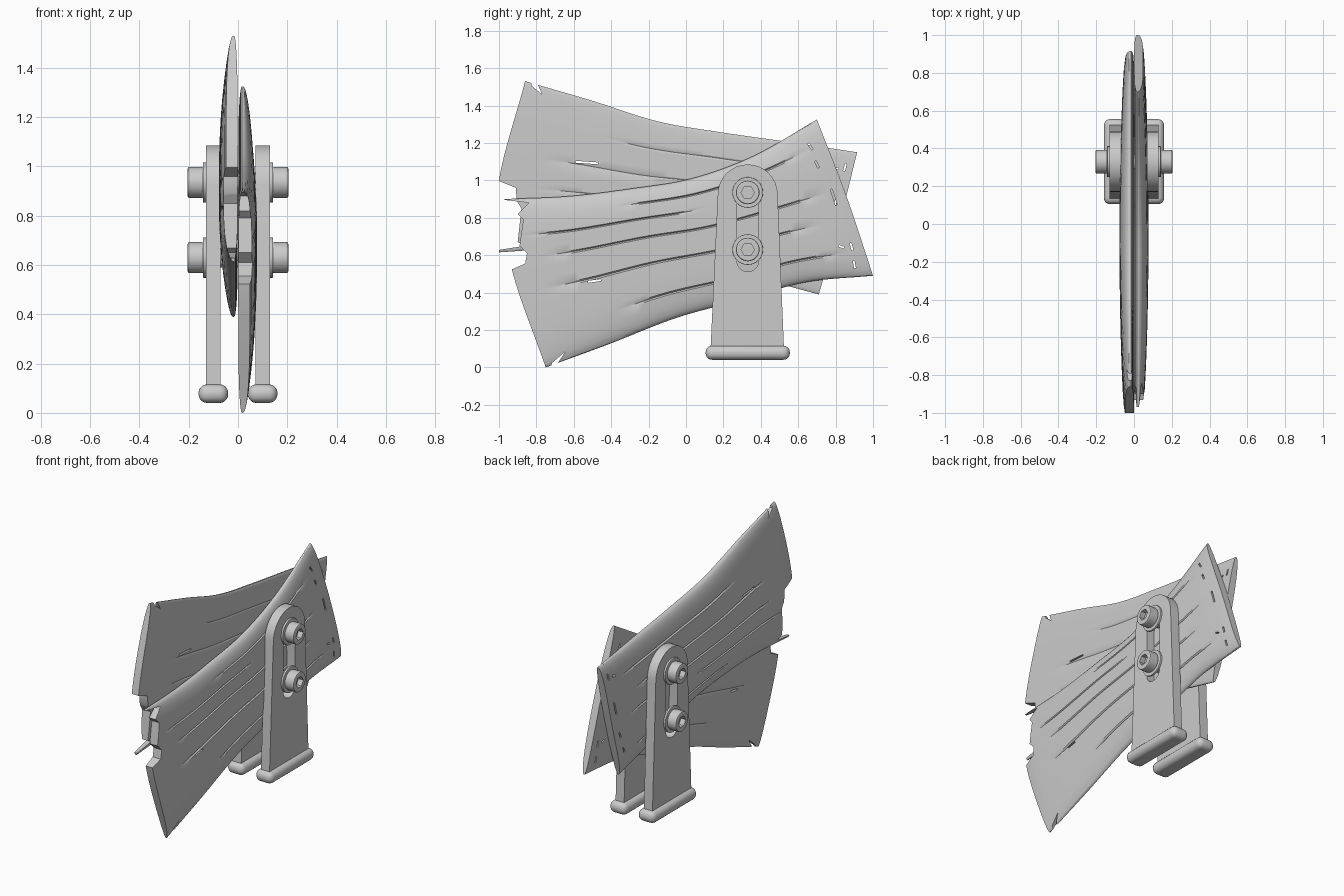
import bpy, bmesh, math
from mathutils import Vector, Matrix

if "Cube" in bpy.data.objects:
    bpy.data.objects.remove(bpy.data.objects["Cube"])


def finish(name, bm, angle=35):
    bmesh.ops.recalc_face_normals(bm, faces=bm.faces)
    me = bpy.data.meshes.new(name)
    bm.to_mesh(me)
    bm.free()
    ob = bpy.data.objects.new(name, me)
    bpy.context.collection.objects.link(ob)
    smooth(ob, angle)
    return ob


def activate(ob):
    bpy.ops.object.select_all(action='DESELECT')
    ob.select_set(True)
    bpy.context.view_layer.objects.active = ob


def smooth(ob, angle=35):
    activate(ob)
    bpy.ops.object.shade_smooth_by_angle(angle=math.radians(angle))


def prism(bm, pts, x0, x1):
    """Extrude a (y, z) outline along x."""
    a = [bm.verts.new((x0, y, z)) for y, z in pts]
    b = [bm.verts.new((x1, y, z)) for y, z in pts]
    bm.faces.new(a)
    bm.faces.new(b[::-1])
    for i in range(len(pts)):
        j = (i + 1) % len(pts)
        bm.faces.new((a[i], a[j], b[j], b[i]))


def cut(ob, bm):
    tool = finish("cutter", bm)
    tool.hide_render = True
    mod = ob.modifiers.new("cut", 'BOOLEAN')
    mod.operation, mod.solver, mod.object = 'DIFFERENCE', 'EXACT', tool
    activate(ob)
    bpy.ops.object.modifier_apply(modifier=mod.name)
    bpy.data.objects.remove(tool)


def bevel(ob, width, segments):
    mod = ob.modifiers.new("round", 'BEVEL')
    mod.width, mod.segments = width, segments
    activate(ob)
    bpy.ops.object.modifier_apply(modifier=mod.name)
    smooth(ob)


def curve(pts, t):
    """Catmull-Rom point on an open curve, t in 0..1."""
    p = [Vector(q) for q in pts]
    p = [2 * p[0] - p[1]] + p + [2 * p[-1] - p[-2]]
    s = t * (len(pts) - 1)
    i = min(int(s), len(pts) - 2)
    f = s - i
    a, b, c, d = p[i:i + 4]
    return 0.5 * (2 * b + (c - a) * f + (2 * a - 5 * b + 4 * c - d) * f * f
                  + (3 * b - a - 3 * c + d) * f ** 3)


def plank(name, side, low, high, left, right, grooves, notches, slots):
    NU = 48
    us = [i / NU for i in range(NU + 1)]
    vs = {0.5 - 0.5 * math.cos(math.pi * i / 24) for i in range(25)}
    for g, _, _ in grooves:
        vs = {v for v in vs if abs(v - g) > 0.014} | {g - 0.009, g, g + 0.009}
    vs = sorted(vs)

    def point(u, v):
        edges = (curve(low, u) * (1 - v) + curve(high, u) * v
                 + curve(left, v) * (1 - u) + curve(right, v) * u)
        c = [Vector(q) for q in (low[0], low[-1], high[0], high[-1])]
        return edges - (c[0] * (1 - u) * (1 - v) + c[1] * u * (1 - v)
                        + c[2] * (1 - u) * v + c[3] * u * v)

    def depth(u, v):
        puff = math.sqrt(max(0, 1 - (2 * v - 1) ** 4))
        ends = 0.5 + 0.5 * math.sin(math.pi * min(1, max(0, u))) ** 0.6
        groove = 0
        for g, u0, u1 in grooves:
            if abs(v - g) < 1e-6 and u0 < u < u1:
                groove = 0.008 * min(1, 8 * (u - u0), 8 * (u1 - u))
        outer = 0.02 + 0.057 * puff * ends - groove
        inner = 0.016 - 0.015 * puff + groove * 0.5
        return inner, outer

    # front and back skins of the board
    bm = bmesh.new()
    skins = [[], []]
    for u in us:
        for k in (0, 1):
            skins[k].append([bm.verts.new((side * depth(u, v)[k], *point(u, v))) for v in vs])
    n = len(vs)
    for k in (0, 1):
        for i in range(NU):
            for j in range(n - 1):
                g = skins[k]
                bm.faces.new((g[i][j], g[i + 1][j], g[i + 1][j + 1], g[i][j + 1]))
    # side walls
    ring = ([(i, 0) for i in range(NU)] + [(NU, j) for j in range(n - 1)]
            + [(i, n - 1) for i in range(NU, 0, -1)] + [(0, j) for j in range(n - 1, 0, -1)])
    for (a, b), (c, d) in zip(ring, ring[1:] + ring[:1]):
        bm.faces.new((skins[0][a][b], skins[0][c][d], skins[1][c][d], skins[1][a][b]))
    ob = finish(name, bm)
    # splintered end, corner split and nail slots
    tool = bmesh.new()
    for outline in notches:
        prism(tool, outline, -0.2, 0.2)
    for y, z, length, deg in slots:
        d = Vector((math.cos(math.radians(deg)), math.sin(math.radians(deg))))
        m = Vector((-d.y, d.x)) * 0.005
        d *= length / 2
        c = Vector((y, z))
        prism(tool, [c + d + m, c - d + m, c - d - m, c + d - m], -0.2, 0.2)
    cut(ob, tool)
    smooth(ob, 30)


plank("right_plank", 1,
      low=[(-.75, 0), (-.41, .125), (-.05, .265), (.30, .36), (.64, .455), (1, .49)],
      high=[(-.97, .90), (-.63, .915), (-.30, .955), (.03, 1.01), (.36, 1.13), (.70, 1.325)],
      left=[(-.75, 0), (-.93, .52), (-.97, .90)],
      right=[(1, .49), (.86, .91), (.70, 1.325)],
      grooves=[(.16, .25, .95), (.37, .08, .9), (.56, .1, .95), (.72, .05, .6), (.86, .35, .95)],
      notches=[[(-1.2, .53), (-.94, .52), (-.86, .555), (-.85, .61), (-.89, .65), (-.87, .79),
                (-.90, .82), (-.84, .88), (-.97, .895), (-1.2, .90)],
               [(-.74, -.05), (-.715, .025), (-.645, .085), (-.69, .015), (-.69, -.05)]],
      slots=[(.665, 1.18, .04, -55), (.70, 1.085, .04, -65), (.79, .91, .09, -72),
             (.83, .645, .03, -20), (.885, .645, .04, -75), (.90, .55, .04, -80),
             (-.49, .462, .07, 8), (-.56, 1.0, .01, 5)])

plank("left_plank", -1,
      low=[(-1, .615), (-.66, .635), (-.32, .625), (.02, .58), (.36, .485), (.71, .39)],
      high=[(-.86, 1.53), (-.50, 1.425), (-.15, 1.315), (.20, 1.255), (.55, 1.205), (.915, 1.15)],
      left=[(-1, .615), (-1, 1.0), (-.86, 1.53)],
      right=[(.71, .39), (.82, .77), (.915, 1.15)],
      grooves=[(.15, .35, .95), (.30, .05, .6), (.46, .1, .95), (.64, .1, .9), (.82, .25, .95)],
      notches=[[(-1.2, 1.01), (-1.01, 1.0), (-.91, .96), (-.905, .89), (-.88, .85), (-.90, .67),
                (-.86, .65), (-1, .628), (-1.2, .628)],
               [(-.835, 1.6), (-.825, 1.505), (-.77, 1.46), (-.80, 1.53), (-.80, 1.6)]],
      slots=[(.70, .55, .04, 65), (.74, .66, .04, 70), (.79, .85, .09, 74),
             (.80, 1.06, .03, 20), (.85, 1.07, .04, 75), (-.53, 1.095, .12, -4)])


def arc(cy, cz, r, a0, a1, n=16):
    return [(cy + r * math.cos(math.radians(a0 + (a1 - a0) * i / n)),
             cz + r * math.sin(math.radians(a0 + (a1 - a0) * i / n))) for i in range(n + 1)]


def cylinder_x(bm, r, x0, x1, z, sides=32):
    prism(bm, [(.33 + r * math.cos(2 * math.pi * i / sides),
                z + r * math.sin(2 * math.pi * i / sides)) for i in range(sides)], x0, x1)


for side, label in ((1, "right"), (-1, "left")):
    # slotted clamp leg
    bm = bmesh.new()
    prism(bm, [(.13, .07), (.525, .07)] + arc(.33, .925, .16, 0, 180), side * .07, side * .13)
    leg = finish(label + "_leg", bm)
    slot = bmesh.new()
    prism(slot, arc(.33, .935, .058, 0, 180) + arc(.33, .57, .058, 180, 360), side * .05, side * .2)
    cut(leg, slot)
    smooth(leg)

    # soft foot pad
    bm = bmesh.new()
    bmesh.ops.create_cube(bm, size=1, matrix=Matrix.Translation((side * .10, .33, .078))
                          @ Matrix.Diagonal((.12, .45, .075, 1)))
    bevel(finish(label + "_foot_pad", bm), .034, 5)

    # washers and hex socket bolts
    for z, row in ((.935, "upper"), (.63, "lower")):
        bm = bmesh.new()
        cylinder_x(bm, .082, side * .128, side * .142, z)
        bevel(finish(f"{label}_{row}_washer", bm), .003, 2)
        bm = bmesh.new()
        cylinder_x(bm, .063, side * .14, side * .204, z)
        head = finish(f"{label}_{row}_bolt_head", bm)
        bevel(head, .007, 2)
        socket = bmesh.new()
        cylinder_x(socket, .036, side * .17, side * .25, z, 6)
        cut(head, socket)
        smooth(head)

# bolt shafts through both boards
for z, row in ((.935, "upper"), (.63, "lower")):
    bm = bmesh.new()
    cylinder_x(bm, .04, -.15, .15, z, 24)
    finish(row + "_bolt_shaft", bm)
